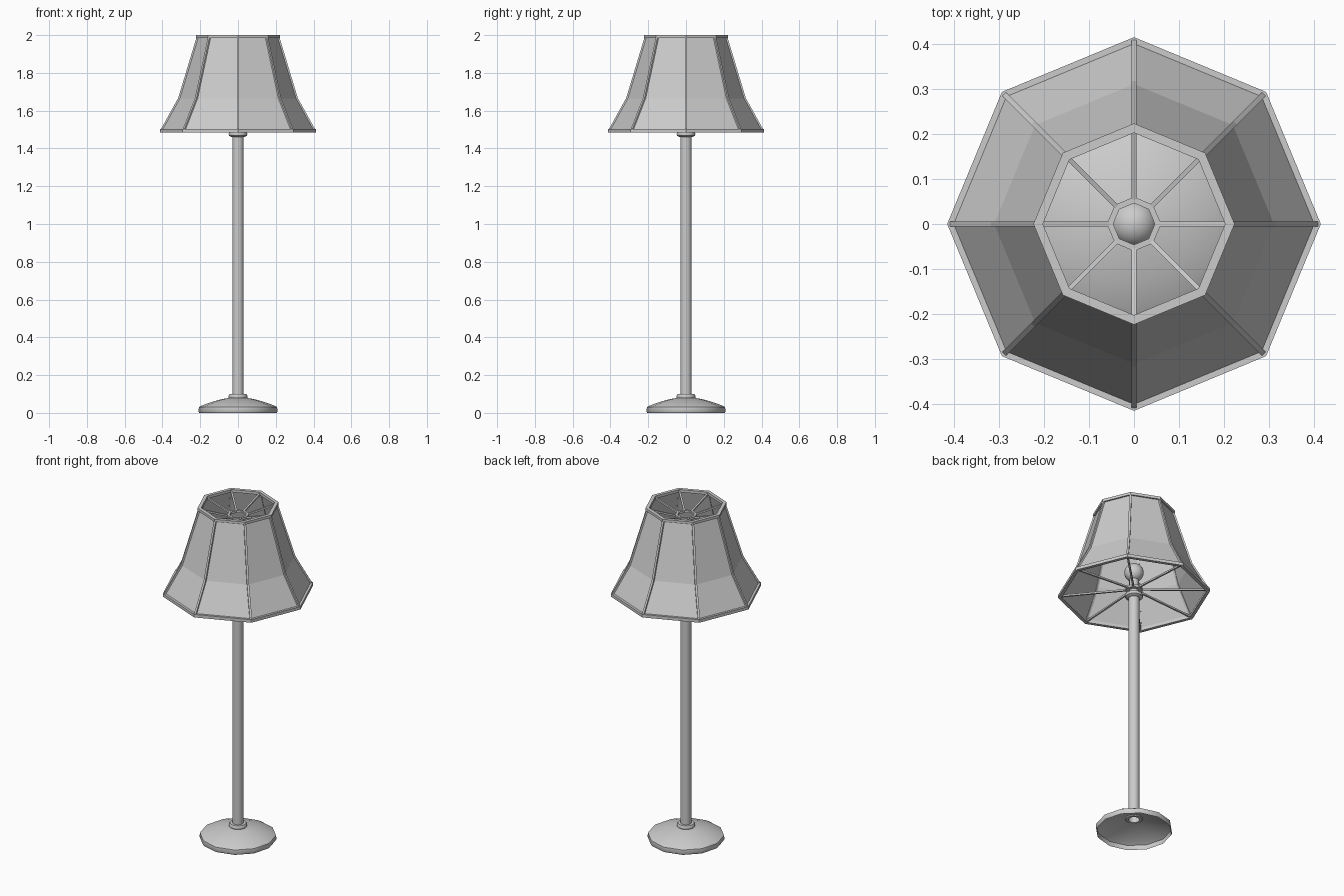
import bpy, bmesh
from math import cos, sin, pi, radians
from mathutils import Vector

if "Cube" in bpy.data.objects:
    bpy.data.objects.remove(bpy.data.objects["Cube"])


def add(name, bm, smooth=False):
    bmesh.ops.recalc_face_normals(bm, faces=bm.faces)
    me = bpy.data.meshes.new(name)
    bm.to_mesh(me)
    bm.free()
    ob = bpy.data.objects.new(name, me)
    bpy.context.collection.objects.link(ob)
    if smooth:
        bpy.ops.object.select_all(action='DESELECT')
        ob.select_set(True)
        bpy.context.view_layer.objects.active = ob
        bpy.ops.object.shade_smooth_by_angle(angle=radians(40))
    return ob


def lathe(name, profile, sides, closed=False, smooth=False):
    """Revolve (radius, z) points; closed joins last point to first."""
    bm = bmesh.new()
    rings = [[bm.verts.new((r * cos(2 * pi * i / sides), r * sin(2 * pi * i / sides), z))
              for i in range(sides)] for r, z in profile]
    pairs = list(zip(rings, rings[1:]))
    if closed:
        pairs.append((rings[-1], rings[0]))
    for a, b in pairs:
        for i in range(sides):
            j = (i + 1) % sides
            bm.faces.new((a[i], a[j], b[j], b[i]))
    bmesh.ops.remove_doubles(bm, verts=bm.verts, dist=1e-5)
    return add(name, bm, smooth)


def bars(name, path, half):
    """Square bar along an (r, z) path, repeated at the eight corners."""
    bm = bmesh.new()
    for k in range(8):
        a = k * pi / 4
        out, side = Vector((cos(a), sin(a), 0)), Vector((-sin(a), cos(a), 0))
        rings = []
        for i, (r, z) in enumerate(path):
            p, q = path[max(i - 1, 0)], path[min(i + 1, len(path) - 1)]
            t = (out * (q[0] - p[0]) + Vector((0, 0, q[1] - p[1]))).normalized()
            n = t.cross(side)
            c = out * r + Vector((0, 0, z))
            rings.append([bm.verts.new(c + side * half * u + n * half * v)
                          for u, v in ((1, 1), (-1, 1), (-1, -1), (1, -1))])
        for a0, b0 in zip(rings, rings[1:]):
            for i in range(4):
                j = (i + 1) % 4
                bm.faces.new((a0[i], a0[j], b0[j], b0[i]))
        bm.faces.new(rings[0])
        bm.faces.new(rings[-1])
    return add(name, bm)


def ring(name, r0, r1, z0, z1):
    return lathe(name, [(r0, z0), (r1, z0), (r1, z1), (r0, z1)], 8, closed=True)


# Hollow foot and stem
lathe("base", [(0.205, 0.0), (0.21, 0.008), (0.207, 0.03), (0.19, 0.04),
               (0.13, 0.061), (0.08, 0.074), (0.04, 0.08)], 12, smooth=True)
lathe("base_collar", [(0.03, 0.074), (0.045, 0.074), (0.05, 0.081), (0.05, 0.091),
                      (0.045, 0.099), (0.03, 0.099)], 16, closed=True, smooth=True)
lathe("pole", [(0.03, 0.075), (0.03, 1.47)], 16, smooth=True)
lathe("top_collar", [(0, 1.46), (0.035, 1.46), (0.048, 1.468), (0.05, 1.478),
                     (0.045, 1.487), (0, 1.487)], 16, smooth=True)

# Socket and bulb
lathe("socket", [(0, 1.487), (0.026, 1.487), (0.026, 1.57), (0.022, 1.585), (0, 1.585)],
      16, smooth=True)
bm = bmesh.new()
bmesh.ops.create_uvsphere(bm, u_segments=20, v_segments=12, radius=0.053)
bmesh.ops.translate(bm, verts=bm.verts, vec=(0, 0, 1.622))
add("bulb", bm, True)

# Eight-sided shade with a flared skirt
lathe("shade_panels", [(0.404, 1.495), (0.31, 1.665), (0.211, 1.993)], 8)
bars("shade_ribs", [(0.405, 1.495), (0.311, 1.665), (0.212, 1.993)], 0.006)
ring("shade_bottom_rim", 0.394, 0.414, 1.485, 1.503)
ring("shade_top_rim", 0.202, 0.223, 1.984, 2.0)

# Spokes and hubs at both openings
bars("top_spokes", [(0.052, 1.94), (0.207, 1.988)], 0.005)
ring("top_hub", 0.046, 0.06, 1.933, 1.946)
bars("bottom_spokes", [(0.045, 1.515), (0.4, 1.495)], 0.005)
ring("bottom_hub", 0.025, 0.05, 1.508, 1.522)
